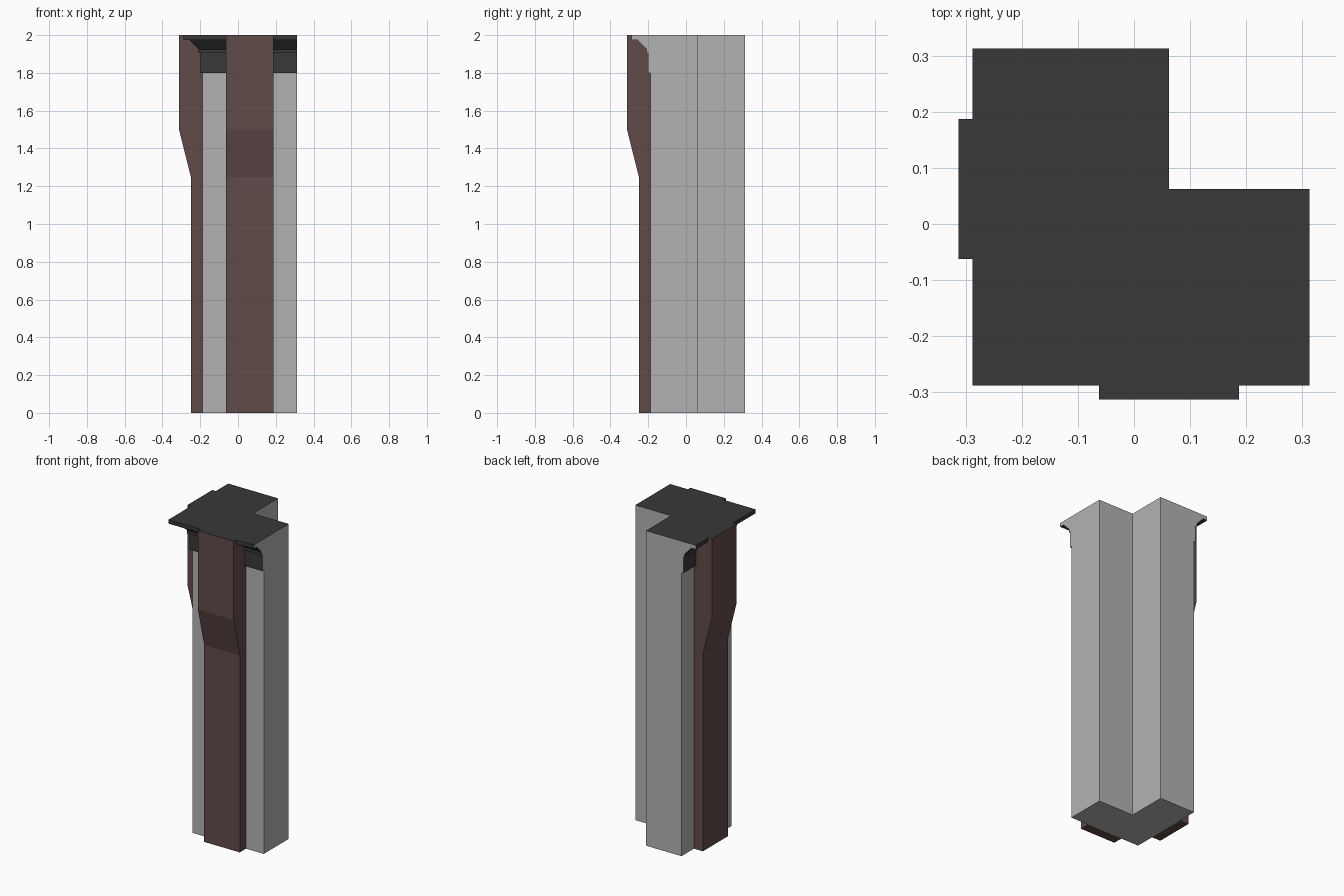
import bpy, bmesh

if "Cube" in bpy.data.objects:
    bpy.data.objects.remove(bpy.data.objects["Cube"])

H = 2.0        # height
E = 0.3125     # outer extent
W = 0.1875     # outer wall face offset
I = 0.0625     # inner wall face offset


def material(name, rgb):
    m = bpy.data.materials.new(name)
    m.diffuse_color = (*rgb, 1)
    m.use_nodes = True
    m.node_tree.nodes["Principled BSDF"].inputs["Base Color"].default_value = m.diffuse_color
    return m


STONE = material("stone", (0.45, 0.45, 0.45))
SLATE = material("slate", (0.04, 0.04, 0.04))
BROWN = material("brown", (0.12, 0.07, 0.067))


def loft(name, rings, mats, closed_top_slot=None, cap_slot=0):
    """Bridge matching closed rings of points and cap both ends."""
    bm = bmesh.new()
    rows = [[bm.verts.new(p) for p in r] for r in rings]
    n = len(rows[0])
    for a, b in zip(rows, rows[1:]):
        for i in range(n):
            j = (i + 1) % n
            bm.faces.new((a[i], a[j], b[j], b[i]))
    for r in (rows[0], rows[-1]):
        bm.faces.new(r).material_index = cap_slot
    bmesh.ops.recalc_face_normals(bm, faces=bm.faces)
    # dark upper surface
    if closed_top_slot is not None:
        for f in bm.faces:
            if f.normal.z > 0.9 and f.calc_center_median().z > H - 0.001:
                f.material_index = closed_top_slot
    mesh = bpy.data.meshes.new(name)
    bm.to_mesh(mesh)
    bm.free()
    for m in mats:
        mesh.materials.append(m)
    obj = bpy.data.objects.new(name, mesh)
    bpy.context.collection.objects.link(obj)
    return obj


# L-shaped corner wall
plan = [(-W, -W), (E, -W), (E, I), (I, I), (I, E), (-W, E)]
loft("corner_wall", [[(x, y, z) for x, y in plan] for z in (0, H)],
     [STONE, SLATE], closed_top_slot=1)

# Pilasters that flare out towards the top, one per outer face
side = [(W, 0), (0.25, 0), (0.25, 1.25), (E, 1.5), (E, H), (W, H)]
front = [[(x, -d, z) for d, z in side] for x in (-I, W)]
left = [[(y, x, z) for x, y, z in ring] for ring in front]
loft("front_pilaster", front, [BROWN, SLATE], closed_top_slot=1)
loft("left_pilaster", left, [BROWN, SLATE], closed_top_slot=1)

# Moulded cornice, mitred round the outer corner
moulding = [(W, 1.8), (0.2, 1.8), (0.2, 1.905), (0.21, 1.905), (0.21, 1.925),
            (0.2575, 1.975), (0.2875, 1.975), (0.2875, H), (W, H)]
loft("cornice",
     [[(-d, E, z) for d, z in moulding],
      [(-d, -d, z) for d, z in moulding],
      [(E, -d, z) for d, z in moulding]],
     [SLATE, STONE], cap_slot=1)
